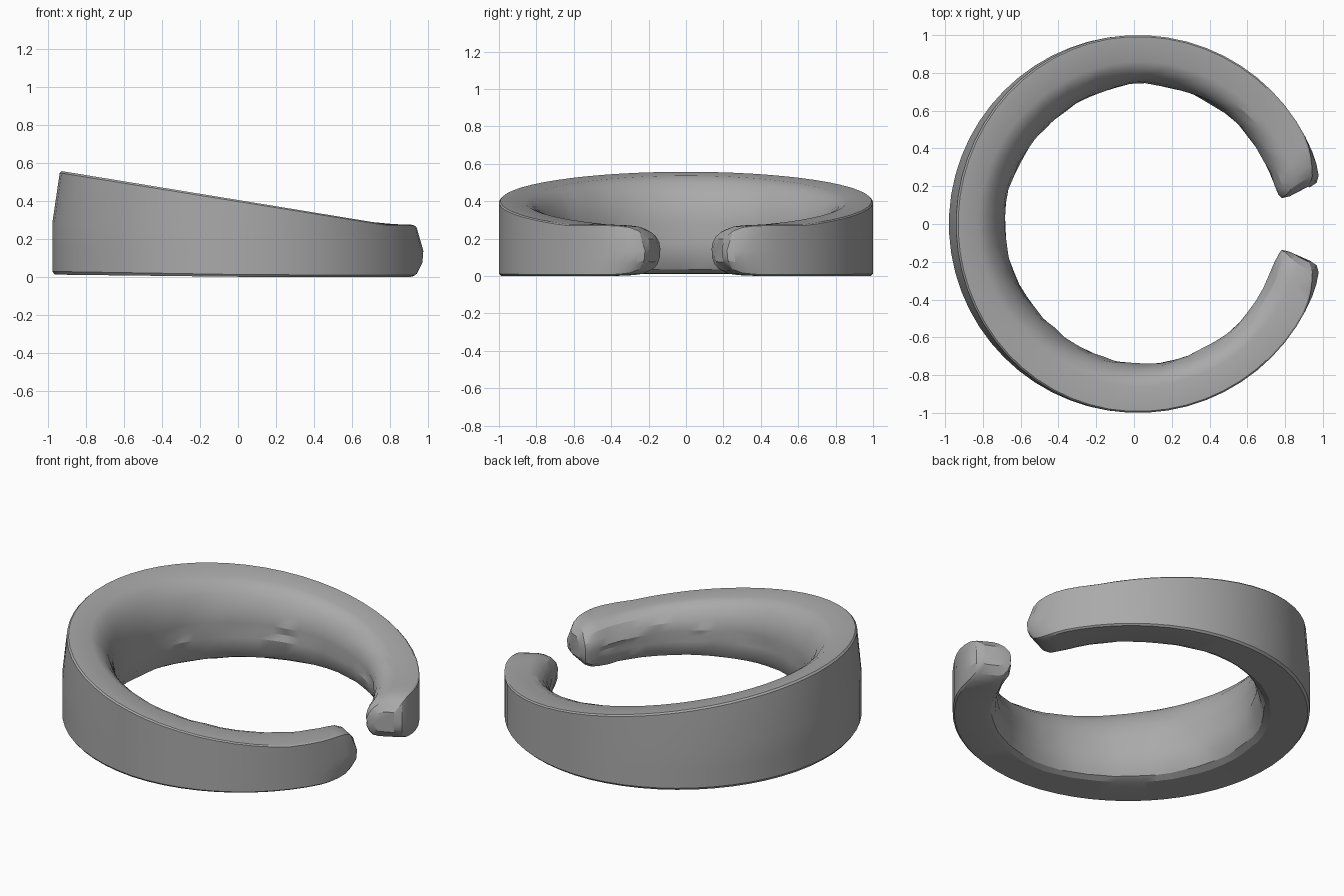
import bpy, bmesh, math, random

if "Cube" in bpy.data.objects:
    bpy.data.objects.remove(bpy.data.objects["Cube"], do_unlink=True)
random.seed(4)

grey = bpy.data.materials.new("stone grey")
grey.use_nodes = True
colour = (0.4, 0.4, 0.4, 1)
grey.diffuse_color = colour
grey.node_tree.nodes["Principled BSDF"].inputs["Base Color"].default_value = colour

# Cross-section: (0 outer .. 1 inner, 0 bottom .. 1 top)
PROFILE = [(0, .03), (0, .25), (0, .5), (0, .98), (.03, 1), (.54, .995), (.7, .95),
           (.85, .85), (.95, .7), (1, .54), (.98, .43), (1, .34), (.95, .16),
           (.86, .05), (.74, .01), (.04, 0)]
CENTRE_X = 0.02

# Stations along the open ring: (degrees, section scale), shrinking at both tips
tip = [(9.3, .45), (9.8, .78), (11.8, .93), (16, .98), (21, 1)]
body = [(a, 1) for a in range(27, 334, 6)]
stations = tip + body + [(360 - a, s) for a, s in reversed(tip)]


def section(bm, degrees, scale):
    """One ring of vertices across the band."""
    a0 = math.radians(degrees)
    back = max(0, -math.cos(a0))
    inner = 0.742 - 0.037 * min(1, 1.5 * back) + .008 * max(0, math.cos(a0))
    near_tip = max(0, 1 - (min(degrees, 360 - degrees) - 10) / 20)
    side = 1 if degrees < 180 else -1
    verts = []
    for u, h in PROFILE:
        u2, h2 = .5 + (u - .5) * scale, .5 + (h - .5) * scale
        edge = abs(2 * h2 - 1) ** 3
        r = 1 + (inner - 1) * u2
        if u > .6:
            r += random.uniform(-.005, .005)
        # The rear outer wall leans inward above its crease
        if u < .1 and h > .5:
            r -= .04 * back ** 2 * (h - .5) * 2
        # Tips round off above and below, and slant so the inner corner leads
        if u < .2:
            r -= .035 * edge * near_tip ** 2
        a = a0 + side * near_tip * math.radians(3.6 * (1 - u2) + 5 * edge)
        x = CENTRE_X + r * math.cos(a)
        top = max(.405 - .164 * x, .275)
        low = .012 * max(0, -x)
        verts.append(bm.verts.new((x, r * math.sin(a), low + (top - low) * h2)))
    return verts


# Sweep the section and close both tips
bm = bmesh.new()
rings = [section(bm, a, s) for a, s in stations]
n = len(PROFILE)
for first, second in zip(rings, rings[1:]):
    for i in range(n):
        j = (i + 1) % n
        bm.faces.new((first[i], first[j], second[j], second[i]))
for ring in (rings[0], rings[-1]):
    bm.faces.new(ring)
bmesh.ops.recalc_face_normals(bm, faces=bm.faces)

mesh = bpy.data.meshes.new("open_ring")
bm.to_mesh(mesh)
bm.free()
mesh.materials.append(grey)
band = bpy.data.objects.new("open_ring", mesh)
bpy.context.collection.objects.link(band)
bpy.context.view_layer.objects.active = band
band.select_set(True)
bpy.ops.object.shade_smooth_by_angle(angle=math.radians(25))
